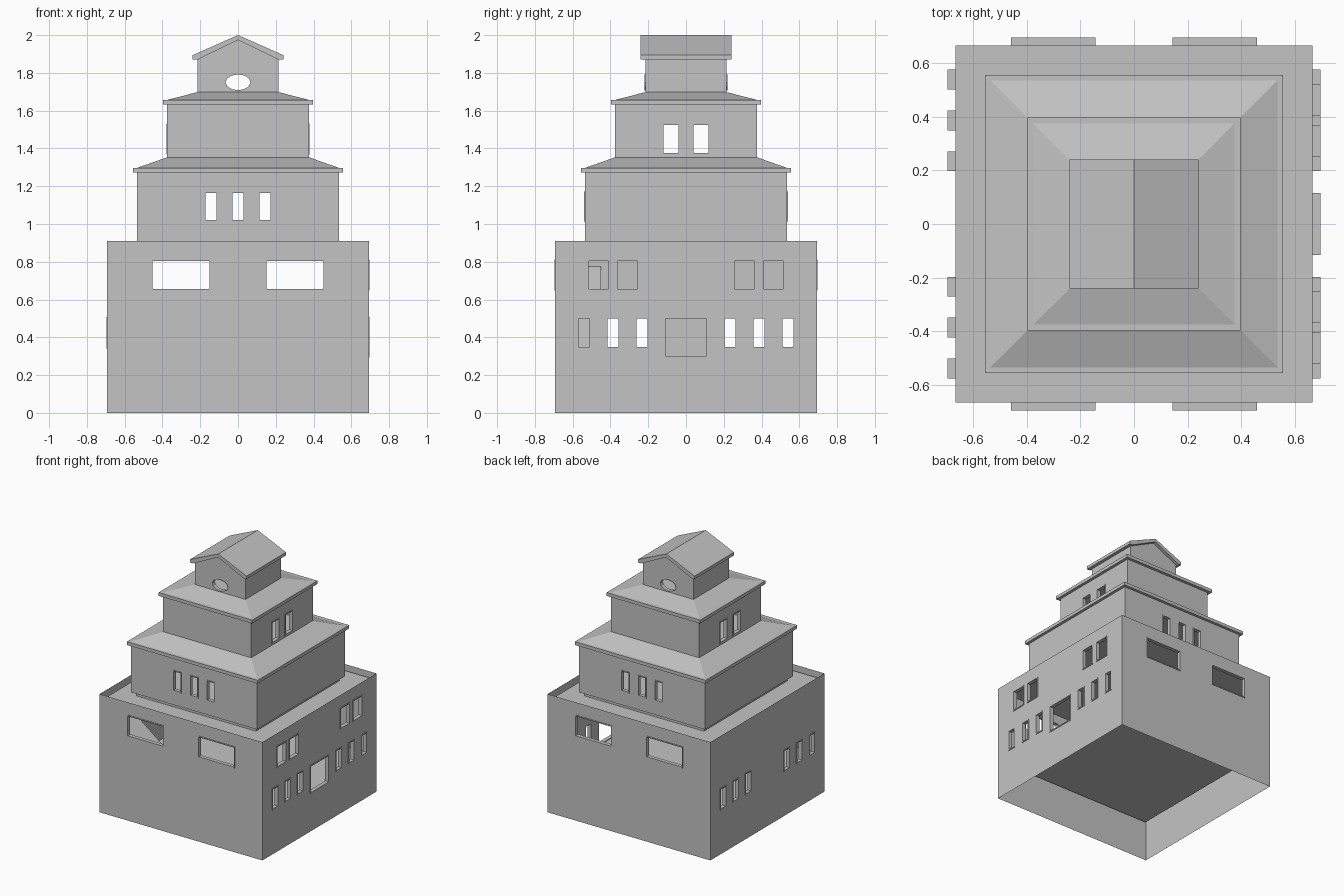
import bpy, bmesh, math
from mathutils import Matrix, Vector

if "Cube" in bpy.data.objects:
    bpy.data.objects.remove(bpy.data.objects["Cube"])

grey = bpy.data.materials.new("stone_grey")
grey.diffuse_color = (0.55, 0.55, 0.55, 1)
grey.use_nodes = True
grey.node_tree.nodes["Principled BSDF"].inputs["Base Color"].default_value = grey.diffuse_color


def finish(name, bm, merge=True):
    if merge:
        bmesh.ops.remove_doubles(bm, verts=bm.verts, dist=1e-5)
    me = bpy.data.meshes.new(name)
    bm.to_mesh(me)
    bm.free()
    me.materials.append(grey)
    ob = bpy.data.objects.new(name, me)
    bpy.context.collection.objects.link(ob)
    return ob


def on_side(k, u, d, v):
    """Point on side k (0 front, 1 right, 2 back, 3 left): u along, d outward, v up."""
    x, y = u, -d
    for _ in range(k):
        x, y = -y, x
    return (x, y, v)


def face(bm, pts, flip=False):
    vs = [bm.verts.new(p) for p in pts]
    bm.faces.new(vs[::-1] if flip else vs)


def wall(bm, k, half, z0, z1, holes, flip=False):
    """Thin wall sheet with rectangular openings."""
    us = sorted({-half, half, *[h[0] for h in holes], *[h[1] for h in holes]})
    vs = sorted({z0, z1, *[h[2] for h in holes], *[h[3] for h in holes]})
    for a, b in zip(us, us[1:]):
        for c, d in zip(vs, vs[1:]):
            mu, mv = (a + b) / 2, (c + d) / 2
            if any(h[0] < mu < h[1] and h[2] < mv < h[3] for h in holes):
                continue
            face(bm, [on_side(k, u, half, v) for u, v in ((a, c), (b, c), (b, d), (a, d))], flip)


def box(bm, lo, hi):
    c = [(a + b) / 2 for a, b in zip(lo, hi)]
    s = [abs(b - a) for a, b in zip(lo, hi)]
    bmesh.ops.create_cube(bm, size=1, matrix=Matrix.Translation(c) @ Matrix.Diagonal((*s, 1)))


def square(h, z):
    return [(-h, -h, z), (h, -h, z), (h, h, z), (-h, h, z)]


def storey(name, half, z0, z1, iz0, iz1, holes_by_side, gap=0.026, t=0.008):
    """Outer shell, inner room and window frames joining the two."""
    outer, inner, frames = bmesh.new(), bmesh.new(), bmesh.new()
    inn = half - gap
    for k, holes in enumerate(holes_by_side):
        wall(outer, k, half, z0, z1, holes)
        wall(inner, k, inn, iz0, iz1, holes, True)
        for a, b, c, d in holes:
            for u0, u1, v0, v1 in ((a - t, a, c - t, d + t), (b, b + t, c - t, d + t),
                                   (a, b, c - t, c), (a, b, d, d + t)):
                box(frames, on_side(k, u0, inn, v0), on_side(k, u1, half + 0.004, v1))
    face(inner, square(inn, iz0), True)
    face(inner, square(inn, iz1))
    finish(name + "_outer_wall", outer)
    finish(name + "_room", inner)
    if frames.verts:
        finish(name + "_window_frames", frames, False)
    else:
        frames.free()


def hip_roof(name, eave, z0, z1, low, top, z2):
    """Square eave slab with a sloping skirt above."""
    bm = bmesh.new()
    box(bm, (-eave, -eave, z0), (eave, eave, z1))
    a, b = square(low, z1), square(top, z2)
    for i in range(4):
        j = (i + 1) % 4
        face(bm, (a[i], a[j], b[j], b[i]))
    face(bm, b)
    finish(name, bm, False)


# Base storey
big = [(-.452, -.152, .655, .805), (.152, .452, .655, .805)]
low = [(s * c - .029, s * c + .029, .35, .5) for s in (-1, 1) for c in (.234, .387, .54)]
high = [(s * c - .052, s * c + .052, .655, .805) for s in (-1, 1) for c in (.31, .463)]
door = [(-.108, .108, .3, .5)]
storey("base", .693, 0, .91, .295, .875, [big, low + high + door, big, low])

# Interior stair ramp
bm = bmesh.new()
prof = [(-.02, .296), (-.08, .296), (-.66, .73), (-.66, .775)]
for y, f in ((-.66, False), (-.45, True)):
    face(bm, [(x, y, z) for x, z in prof], not f)
for (x0, z0), (x1, z1) in zip(prof, prof[1:] + prof[:1]):
    face(bm, [(x0, -.66, z0), (x1, -.66, z1), (x1, -.45, z1), (x0, -.45, z0)])
bmesh.ops.remove_doubles(bm, verts=bm.verts, dist=1e-5)
bmesh.ops.recalc_face_normals(bm, faces=bm.faces)
finish("stair_ramp", bm)

# Second storey and roof
slits = [(c - .029, c + .029, 1.02, 1.165) for c in (-.143, 0, .143)]
storey("second_storey", .535, .905, 1.272, .875, 1.272, [slits, [], slits, []])
hip_roof("lower_roof", .557, 1.272, 1.297, .535, .375, 1.353)

# Third storey and roof
pair = [(-.12, -.04, 1.375, 1.525), (.04, .12, 1.375, 1.525)]
storey("third_storey", .375, 1.35, 1.632, 1.354, 1.632, [[], pair, [], pair])
hip_roof("upper_roof", .398, 1.632, 1.657, .375, .215, 1.698)

# Top storey: gabled walls with oval openings
bm = bmesh.new()
H, ZC, N = .215, 1.75, 12
oval = [(.066 * math.cos(2 * math.pi * i / N), ZC + .042 * math.sin(2 * math.pi * i / N))
        for i in range(N + 1)]
upper = [(H, ZC), (H, 1.87), (0, 1.975), (-H, 1.87), (-H, ZC)] + oval[N // 2::-1]
lower = [(-H, ZC), (-H, 1.69), (H, 1.69), (H, ZC)] + oval[N:N // 2 - 1:-1]
for k in (0, 2):
    for d, f in ((H, False), (H - .026, True)):
        for part in (upper, lower):
            face(bm, [on_side(k, u, d, v) for u, v in part], f)
    for (a, b), (c, e) in zip(oval, oval[1:]):
        face(bm, [on_side(k, a, H + .004, b), on_side(k, c, H + .004, e),
                  on_side(k, c, H - .026, e), on_side(k, a, H - .026, b)])
for k in (1, 3):
    wall(bm, k, H, 1.69, 1.87, [])
    face(bm, [on_side(k, u, H - .026, v) for u, v in
              ((-H, 1.69), (H, 1.69), (H, 1.87), (-H, 1.87))], True)
finish("top_storey_walls", bm)

# Gable roof
bm = bmesh.new()
prof = [(-.24, 1.87), (-.215, 1.87), (0, 1.974), (.215, 1.87), (.24, 1.87),
        (.24, 1.894), (0, 2.0), (-.24, 1.894)]
vs = [bm.verts.new((x, -.24, z)) for x, z in prof]
f = bm.faces.new(vs)
r = bmesh.ops.extrude_face_region(bm, geom=[f], use_keep_orig=True)
bmesh.ops.translate(bm, vec=Vector((0, .48, 0)),
                    verts=[g for g in r["geom"] if isinstance(g, bmesh.types.BMVert)])
bmesh.ops.recalc_face_normals(bm, faces=bm.faces)
finish("gable_roof", bm)
